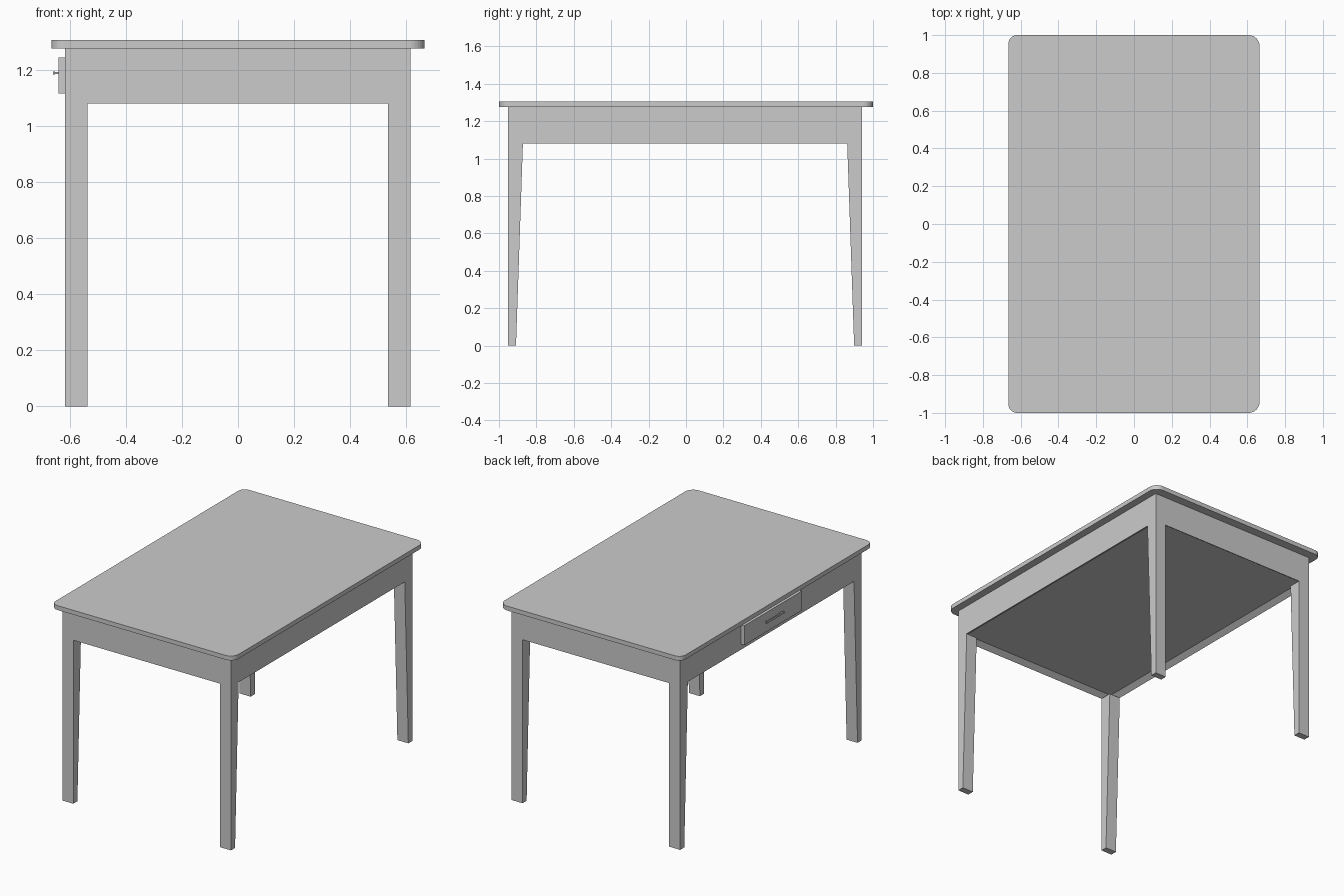
import bpy, bmesh, math

cube = bpy.data.objects.get("Cube")
if cube:
    bpy.data.objects.remove(cube, do_unlink=True)

GREY = (0.6, 0.6, 0.6, 1)
mat = bpy.data.materials.new("grey paint")
mat.use_nodes = True
mat.diffuse_color = GREY
mat.node_tree.nodes["Principled BSDF"].inputs["Base Color"].default_value = GREY


def finish(name, bm):
    bmesh.ops.recalc_face_normals(bm, faces=bm.faces)
    mesh = bpy.data.meshes.new(name)
    bm.to_mesh(mesh)
    bm.free()
    mesh.materials.append(mat)
    obj = bpy.data.objects.new(name, mesh)
    bpy.context.collection.objects.link(obj)
    return obj


def box(lo, hi):
    """Box between two opposite corners."""
    bm = bmesh.new()
    bmesh.ops.create_cube(bm, size=1)
    for v in bm.verts:
        v.co = [(a + b) / 2 + c * (b - a) for a, b, c in zip(lo, hi, v.co)]
    return bm


def prism(points, offset):
    """Extrude a closed outline along an offset."""
    bm = bmesh.new()
    face = bm.faces.new([bm.verts.new(p) for p in points])
    new = bmesh.ops.extrude_face_region(bm, geom=[face])["geom"]
    bmesh.ops.translate(bm, vec=offset,
                        verts=[e for e in new if isinstance(e, bmesh.types.BMVert)])
    return bm


LEFT, RIGHT = 0.615, -0.617      # frame limits in x
FRONT, BACK = -0.952, 0.942      # frame limits in y
APRON_Z, TOP_Z, HEIGHT = 1.08, 1.276, 1.305
LEG = 0.08

# Table top with rounded corners, a little rounder on the left side
outline = []
for quarter, (sx, sy, r) in enumerate([(1, 1, 0.058), (-1, 1, 0.046),
                                       (-1, -1, 0.046), (1, -1, 0.058)]):
    for i in range(9):
        a = math.radians(90 * quarter + 90 * i / 8)
        outline.append((sx * (0.665 - r) + r * math.cos(a),
                        sy * (1 - r) + r * math.sin(a), TOP_Z))
finish("table_top", prism(outline, (0, 0, HEIGHT - TOP_Z)))

# Apron block with a shallow recess underneath
bm = box((RIGHT, FRONT, APRON_Z), (LEFT, BACK, TOP_Z))
bm.normal_update()
under = min(bm.faces, key=lambda f: f.calc_center_median().z)
bmesh.ops.inset_region(bm, faces=[under], thickness=0.05)
bmesh.ops.translate(bm, verts=under.verts, vec=(0, 0, 0.025))
finish("apron", bm)

# Legs, tapered on their inner face along y
for x, side, dx in ((LEFT, "left", -LEG), (RIGHT, "right", LEG)):
    for y, end, s in ((FRONT, "front", 1), (BACK, "back", -1)):
        profile = [(x, y, 0), (x, y + s * 0.043, 0),
                   (x, y + s * LEG, APRON_Z), (x, y, APRON_Z)]
        finish(f"{end}_{side}_leg", prism(profile, (dx, 0, 0)))

# Drawer front on the right side with a slim bar pull
finish("drawer_front", box((-0.64, -0.295, 1.115), (RIGHT, 0.305, 1.243)))
finish("drawer_pull", box((-0.659, -0.085, 1.182), (-0.652, 0.095, 1.194)))
for name, y in (("front_pull_post", -0.075), ("back_pull_post", 0.075)):
    finish(name, box((-0.653, y, 1.184), (-0.64, y + 0.01, 1.192)))
